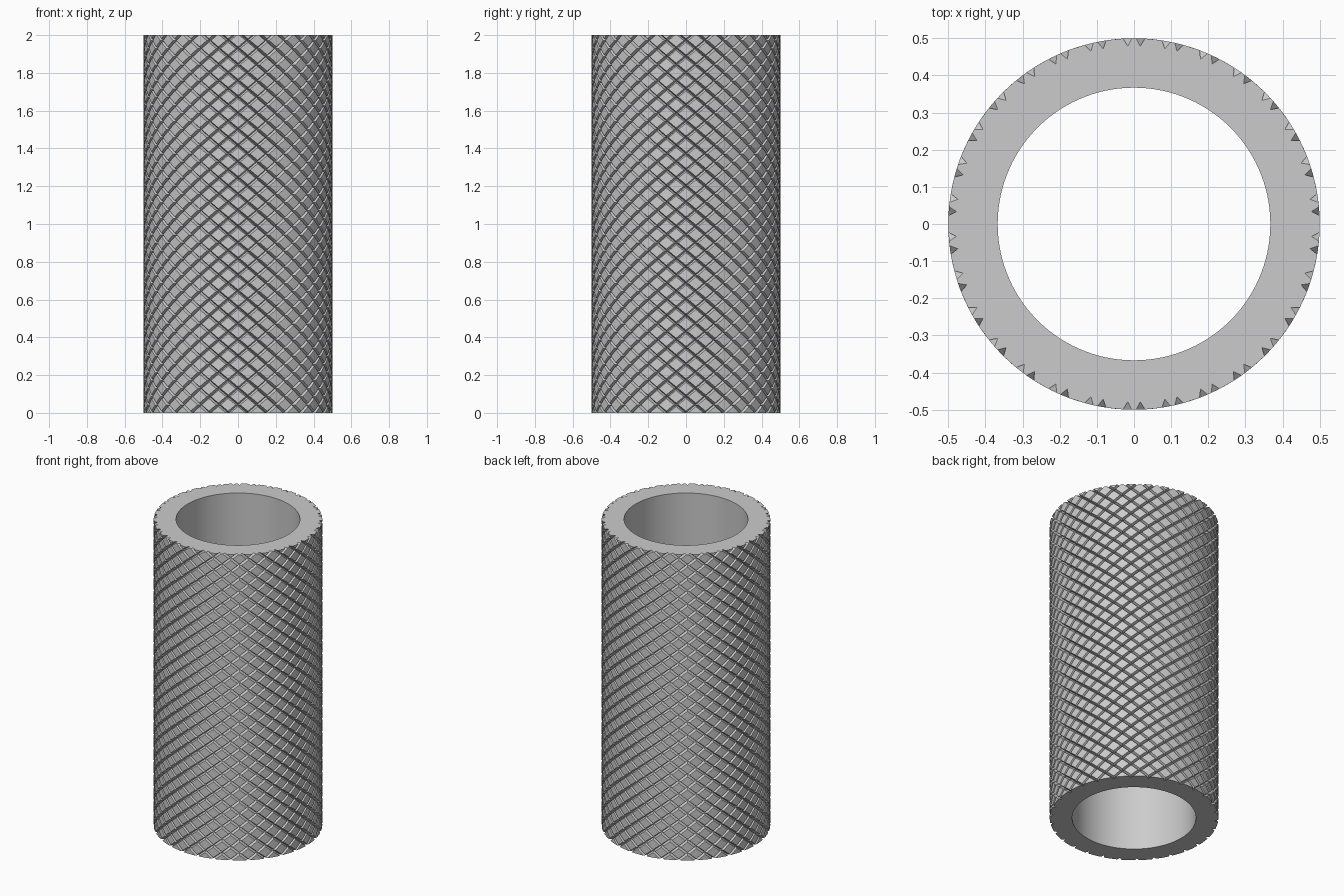
import bpy
import bmesh
import math
from mathutils import Vector

cube = bpy.data.objects.get("Cube")
if cube:
    bpy.data.objects.remove(cube, do_unlink=True)

HEIGHT = 2.0
OUTER = 0.5
INNER = 0.367
GROOVES = 30                      # grooves in each helical direction
STEP = math.tau / GROOVES
TWIST = math.radians(280)         # turn of each groove over the full height
HALF = math.radians(1.35)         # half the groove width, as an angle
DEPTH = 0.021
BORE_SIDES = 120

# One groove period: valley, rim, middle of the flat, next rim
PERIOD = [0, HALF, STEP / 2, STEP - HALF, STEP]
CUT = [1, 0, 0, 0, 1]


def surface_point(u, v, cut):
    """Point on the knurl, from its position across both groove families."""
    angle = (u + v) / 2
    z = HEIGHT * (v - u) / (2 * TWIST)
    r = OUTER - DEPTH * cut
    return Vector((r * math.cos(angle), r * math.sin(angle), z))


def add_diamond(bm, u0, v0):
    """One diamond of the knurl with its half grooves on all four sides."""
    n = len(PERIOD)
    grid = [[bm.verts.new(surface_point(u0 + PERIOD[a], v0 + PERIOD[b],
                                        max(CUT[a], CUT[b])))
             for b in range(n)] for a in range(n)]
    for a in range(n - 1):
        for b in range(n - 1):
            p, q = grid[a][b], grid[a + 1][b]
            r, s = grid[a + 1][b + 1], grid[a][b + 1]
            edge_a, edge_b = a in (0, n - 2), b in (0, n - 2)
            if edge_a and edge_b:
                # crossing grooves meet in a crease from valley to rim corner
                if (a == 0) == (b == 0):
                    faces = [(p, q, r), (p, r, s)]
                else:
                    faces = [(p, q, s), (q, r, s)]
            else:
                faces = [(p, q, r, s)]
            for f in faces:
                bm.faces.new(f)


# Knurled outer wall, made too long and trimmed to height
bm = bmesh.new()
rows = math.ceil(2 * TWIST / STEP)
for i in range(GROOVES):
    for m in range(-1, rows + 1):
        add_diamond(bm, i * STEP, (i + m) * STEP)
bmesh.ops.remove_doubles(bm, verts=bm.verts[:], dist=0.00005)
for z, up in ((0, -1), (HEIGHT, 1)):
    bmesh.ops.bisect_plane(bm, geom=bm.verts[:] + bm.edges[:] + bm.faces[:],
                           dist=0.00005, plane_co=(0, 0, z),
                           plane_no=(0, 0, up), clear_outer=True)

# Smooth bore
rings = []
for z in (0, HEIGHT):
    rings.append([bm.verts.new((INNER * math.cos(math.tau * k / BORE_SIDES),
                                INNER * math.sin(math.tau * k / BORE_SIDES), z))
                  for k in range(BORE_SIDES)])
low, high = rings
for k in range(BORE_SIDES):
    j = (k + 1) % BORE_SIDES
    bm.faces.new((low[j], low[k], high[k], high[j]))

# Flat end rings
for z, up in ((0, -1), (HEIGHT, 1)):
    rim = [e for e in bm.edges if e.is_boundary
           and all(abs(v.co.z - z) < 0.001 for v in e.verts)]
    bmesh.ops.triangle_fill(bm, use_beauty=True, use_dissolve=False,
                            edges=rim, normal=(0, 0, up))
bmesh.ops.recalc_face_normals(bm, faces=bm.faces[:])

mesh = bpy.data.meshes.new("knurled_tube")
bm.to_mesh(mesh)
bm.free()
tube = bpy.data.objects.new("knurled_tube", mesh)
bpy.context.collection.objects.link(tube)

# Plain grey finish
grey = bpy.data.materials.new("light_grey")
grey.use_nodes = True
color = (0.6, 0.6, 0.6, 1)
grey.diffuse_color = color
grey.node_tree.nodes["Principled BSDF"].inputs["Base Color"].default_value = color
mesh.materials.append(grey)

bpy.ops.object.select_all(action='DESELECT')
tube.select_set(True)
bpy.context.view_layer.objects.active = tube
bpy.ops.object.shade_smooth_by_angle(angle=math.radians(25))
